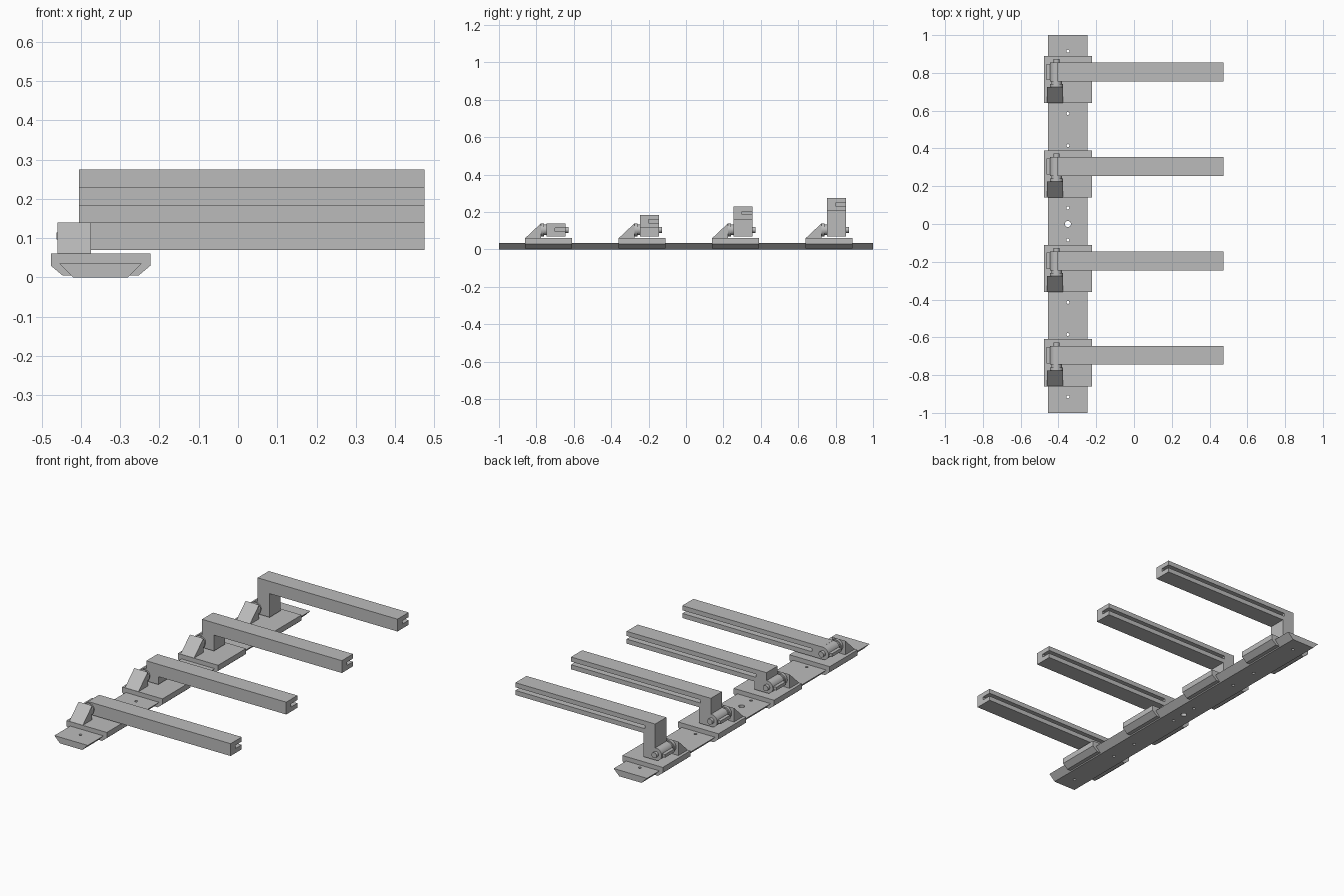
import bpy
import bmesh
import math
from mathutils import Matrix, Vector

cube = bpy.data.objects.get("Cube")
if cube:
    bpy.data.objects.remove(cube, do_unlink=True)

GREY = (0.5, 0.5, 0.5, 1)
grey = bpy.data.materials.new("plain grey")
grey.use_nodes = True
grey.diffuse_color = GREY
grey.node_tree.nodes["Principled BSDF"].inputs["Base Color"].default_value = GREY


def finish(name, bm):
    bmesh.ops.recalc_face_normals(bm, faces=bm.faces[:])
    mesh = bpy.data.meshes.new(name)
    bm.to_mesh(mesh)
    bm.free()
    mesh.materials.append(grey)
    obj = bpy.data.objects.new(name, mesh)
    bpy.context.collection.objects.link(obj)
    return obj


def prism(name, points, axis, start, end):
    """Extrude a profile: (x, z) points along y, or (y, z) points along x."""
    bm = bmesh.new()
    place = (lambda u, v: (u, start, v)) if axis == "y" else (lambda u, v: (start, u, v))
    face = bm.faces.new([bm.verts.new(place(u, v)) for u, v in points])
    step = Vector((0, end - start, 0)) if axis == "y" else Vector((end - start, 0, 0))
    side = bmesh.ops.extrude_face_region(bm, geom=[face])["geom"]
    bmesh.ops.translate(bm, vec=step, verts=[v for v in side if isinstance(v, bmesh.types.BMVert)])
    return finish(name, bm)


def rect(u0, u1, v0, v1):
    return [(u0, v0), (u1, v0), (u1, v1), (u0, v1)]


def rod(name, center, radius, length, along_y=True, sides=32):
    bm = bmesh.new()
    turn = Matrix.Rotation(math.pi / 2, 4, "X") if along_y else Matrix()
    bmesh.ops.create_cone(bm, cap_ends=True, segments=sides, radius1=radius, radius2=radius,
                          depth=length, matrix=Matrix.Translation(center) @ turn)
    obj = finish(name, bm)
    bpy.ops.object.select_all(action="DESELECT")
    obj.select_set(True)
    bpy.context.view_layer.objects.active = obj
    bpy.ops.object.shade_smooth_by_angle()
    return obj


def cut(target, cutter):
    mod = target.modifiers.new("cut", "BOOLEAN")
    mod.operation = "DIFFERENCE"
    mod.solver = "EXACT"
    mod.object = cutter
    cutter.hide_render = True
    cutter.hide_set(True)


def mirrored(half):
    """Complete a half profile about the rail's centre line."""
    return [(RAIL_X + u, v) for u, v in half] + [(RAIL_X - u, v) for u, v in reversed(half)]


RAIL_X = -0.35
PIVOT_X, PIVOT_Z = -0.41, 0.105

# Dovetail rail with mounting holes
rail = prism("rail", mirrored([(0.07, 0), (0.105, 0.035)]), "y", -1, 1)
cut(rail, rod("centre_hole_cutter", (RAIL_X, 0, 0.02), 0.016, 0.1, False))
for y in (0.085, 0.415, 0.585, 0.915):
    for s in (-1, 1):
        cut(rail, rod("screw_hole_cutter", (RAIL_X, s * y, 0.03), 0.008, 0.1, False, 16))

for i in range(4):
    y = -0.695 + i * 0.5          # arm centre
    y0, y1 = y - 0.05, y + 0.05   # arm sides
    rise = i * 0.045
    low, top = 0.07 + rise, 0.14 + rise

    # Carriage wrapping the dovetail
    prism("carriage", mirrored([(0.105, 0.036), (0.075, 0.005), (0.097, 0.005),
                                (0.127, 0.03), (0.127, 0.061)]), "y", y - 0.165, y + 0.085)

    # Sloped stop block
    prism("stop_block", [(y - 0.165, 0.06), (y - 0.08, 0.06), (y - 0.08, 0.14)],
          "x", -0.46, -0.375)

    # Arm with post, and a groove along its back side
    outline = rect(-0.405, 0.475, low, top)
    if i:
        outline = [(-0.405, 0.07), (-0.33, 0.07), (-0.33, low), (0.475, low),
                   (0.475, top), (-0.405, top)]
    arm = prism("arm", outline, "y", y0, y1)
    mid = (low + top) / 2
    cut(arm, prism("groove_cutter", rect(y - 0.005, y1 + 0.02, mid - 0.009, mid + 0.009),
                   "x", -0.34, 0.5))

    # Hinge barrel, collar, bolt and key strip
    rod("hinge_barrel", (PIVOT_X, y, PIVOT_Z), 0.035, 0.1)
    rod("hinge_neck", (PIVOT_X, y - 0.065, PIVOT_Z), 0.028, 0.04)
    rod("hinge_collar", (PIVOT_X, y - 0.072, PIVOT_Z), 0.035, 0.016)
    rod("hinge_bolt", (PIVOT_X, y, PIVOT_Z), 0.016, 0.135)
    prism("key_strip", rect(-0.462, -0.43, 0.096, 0.114), "y", y - 0.043, y + 0.043)
